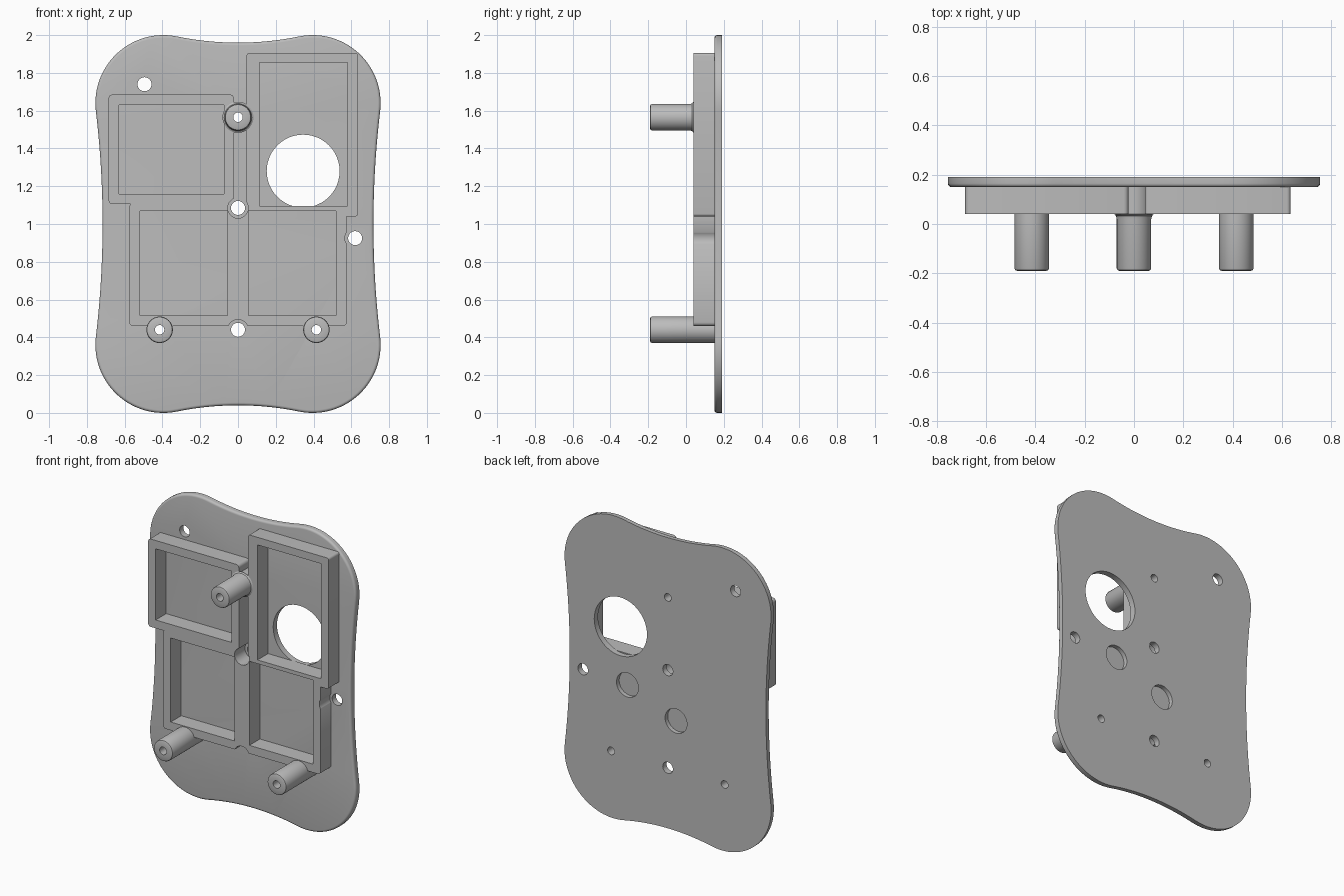
import bpy, bmesh
from math import sin, cos, asin, pi
from mathutils import Matrix, Vector

cube = bpy.data.objects.get("Cube")
if cube:
    bpy.data.objects.remove(cube, do_unlink=True)

BACK, PLATE, RIM, TIP = 0.19, 0.15, 0.04, -0.19

grey = bpy.data.materials.new("plain grey")
grey.use_nodes = True
grey.diffuse_color = (0.5, 0.5, 0.5, 1)
grey.node_tree.nodes["Principled BSDF"].inputs["Base Color"].default_value = (0.5, 0.5, 0.5, 1)


def make(name, bm):
    bmesh.ops.recalc_face_normals(bm, faces=bm.faces)
    mesh = bpy.data.meshes.new(name)
    bm.to_mesh(mesh)
    bm.free()
    mesh.materials.append(grey)
    obj = bpy.data.objects.new(name, mesh)
    bpy.context.collection.objects.link(obj)
    return obj


def block(name, x0, x1, z0, z1, y0, y1, corner=0):
    bm = bmesh.new()
    bmesh.ops.create_cube(bm, size=1)
    for v in bm.verts:
        v.co = Vector(((x0 + x1) / 2 + v.co.x * (x1 - x0),
                       (y0 + y1) / 2 + v.co.y * (y1 - y0),
                       (z0 + z1) / 2 + v.co.z * (z1 - z0)))
    if corner:
        edges = [e for e in bm.edges if abs(e.verts[0].co.y - e.verts[1].co.y) > 0.01]
        bmesh.ops.bevel(bm, geom=edges, offset=corner, segments=4, profile=0.5, affect='EDGES')
    return make(name, bm)


def peg(name, x, z, r, y0, y1):
    bm = bmesh.new()
    bmesh.ops.create_cone(bm, cap_ends=True, segments=48, radius1=r, radius2=r, depth=y1 - y0,
                          matrix=Matrix.Translation((x, (y0 + y1) / 2, z)) @ Matrix.Rotation(pi / 2, 4, 'X'))
    return make(name, bm)


def combine(target, tool, operation):
    tool.hide_render = True
    mod = target.modifiers.new(operation, 'BOOLEAN')
    mod.object, mod.operation, mod.solver = tool, operation, 'EXACT'
    with bpy.context.temp_override(object=target, active_object=target):
        bpy.ops.object.modifier_apply(modifier=mod.name)
    bpy.data.objects.remove(tool, do_unlink=True)


def smooth(obj):
    bpy.ops.object.select_all(action='DESELECT')
    obj.select_set(True)
    bpy.context.view_layer.objects.active = obj
    bpy.ops.object.shade_smooth_by_angle(angle=0.6)


def arc(cx, cz, r, a0, a1, n):
    return [(cx + r * cos(a0 + (a1 - a0) * i / n), cz + r * sin(a0 + (a1 - a0) * i / n))
            for i in range(n + 1)]


# Backplate: four round corners joined by tangent hollow sides
CX, CZ, R = 0.395, 0.64, 0.36
TOP_R, SIDE_R = 1.61, 5.05
a_side = asin(CZ / (SIDE_R + R))
a_top = asin(CX / (TOP_R + R))
quarter = (arc(0.717 + SIDE_R, 0, SIDE_R, pi, pi - a_side, 10)
           + arc(CX, CZ, R, -a_side, pi / 2 + a_top, 28)[1:]
           + arc(0, 0.96 + TOP_R, TOP_R, a_top - pi / 2, -pi / 2, 10)[1:])
half = quarter + [(-x, z) for x, z in quarter[-2::-1]]
outline = half + [(x, -z) for x, z in half[-2:0:-1]]
bm = bmesh.new()
face = bm.faces.new([bm.verts.new((x, BACK, z + 1)) for x, z in outline])
ext = bmesh.ops.extrude_face_region(bm, geom=[face])
front = [v for v in ext["geom"] if isinstance(v, bmesh.types.BMVert)]
bmesh.ops.translate(bm, verts=front, vec=(0, PLATE - BACK, 0))
rim = [e for e in bm.edges if all(v.co.y < PLATE + 0.001 for v in e.verts)]
bmesh.ops.bevel(bm, geom=rim, offset=0.015, segments=4, profile=0.5, affect='EDGES')
plate = make("backplate", bm)

# Holes through the plate and round recesses in its back
screw_holes = [(-0.495, 1.74), (0, 1.085), (0, 0.44), (0.62, 0.925)]
posts = [(0, 1.565), (-0.415, 0.44), (0.415, 0.44)]
holes = [(x, z, 0.037) for x, z in screw_holes] + [(x, z, 0.025) for x, z in posts]
for x, z, r in holes + [(0.345, 1.28, 0.193)]:
    combine(plate, peg("cutter", x, z, r, 0, 0.4), 'DIFFERENCE')
for x, z in [(0.295, 0.908), (-0.06, 0.765)]:
    combine(plate, peg("cutter", x, z, 0.08, 0.162, 0.4), 'DIFFERENCE')
smooth(plate)

# Compartment walls: joined blocks, hollowed by pockets
SINK = PLATE + 0.004
walls = block("compartment_walls", -0.575, 0.575, 0.46, 1.11, RIM, SINK, 0.02)
combine(walls, block("upper_left_block", -0.685, -0.022, 1.105, 1.685, RIM, SINK, 0.02), 'UNION')
combine(walls, block("upper_right_block", 0.045, 0.635, 1.04, 1.905, RIM, SINK, 0.015), 'UNION')
pockets = [(-0.63, -0.075, 1.16, 1.63), (0.115, 0.58, 1.095, 1.855),
           (-0.52, -0.055, 0.515, 1.07), (0.055, 0.52, 0.515, 1.07)]
for p in pockets:
    combine(walls, block("cutter", *p, -0.1, 0.3), 'DIFFERENCE')
# Gap between the upper boxes, and clearance around the holes
combine(walls, block("cutter", -0.022, 0.045, 1.085, 1.2, -0.1, 0.3), 'DIFFERENCE')
for x, z in screw_holes[1:]:
    combine(walls, peg("cutter", x, z, 0.054, -0.1, 0.3), 'DIFFERENCE')
for x, z in posts:
    combine(walls, peg("cutter", x, z, 0.05, -0.1, 0.3), 'DIFFERENCE')
smooth(walls)

# Hollow mounting posts
for (x, z), name, foot in zip(posts, ["top_post", "right_post", "left_post"], [0.082, 0.07, 0.07]):
    profile = [(0.025, SINK), (0.07, SINK), (0.07, RIM), (foot, RIM - 0.001),
               ((foot + 0.21) / 4, RIM - 0.007), (0.07, RIM - 0.02),
               (0.07, TIP + 0.01), (0.067, TIP + 0.003), (0.06, TIP), (0.025, TIP)]
    bm = bmesh.new()
    verts = [bm.verts.new((x + r, y, z)) for r, y in profile]
    edges = [bm.edges.new((a, b)) for a, b in zip(verts, verts[1:] + verts[:1])]
    bmesh.ops.spin(bm, geom=verts + edges, cent=(x, 0, z), axis=(0, 1, 0), angle=2 * pi, steps=40)
    bmesh.ops.remove_doubles(bm, verts=bm.verts, dist=0.0001)
    smooth(make(name, bm))
